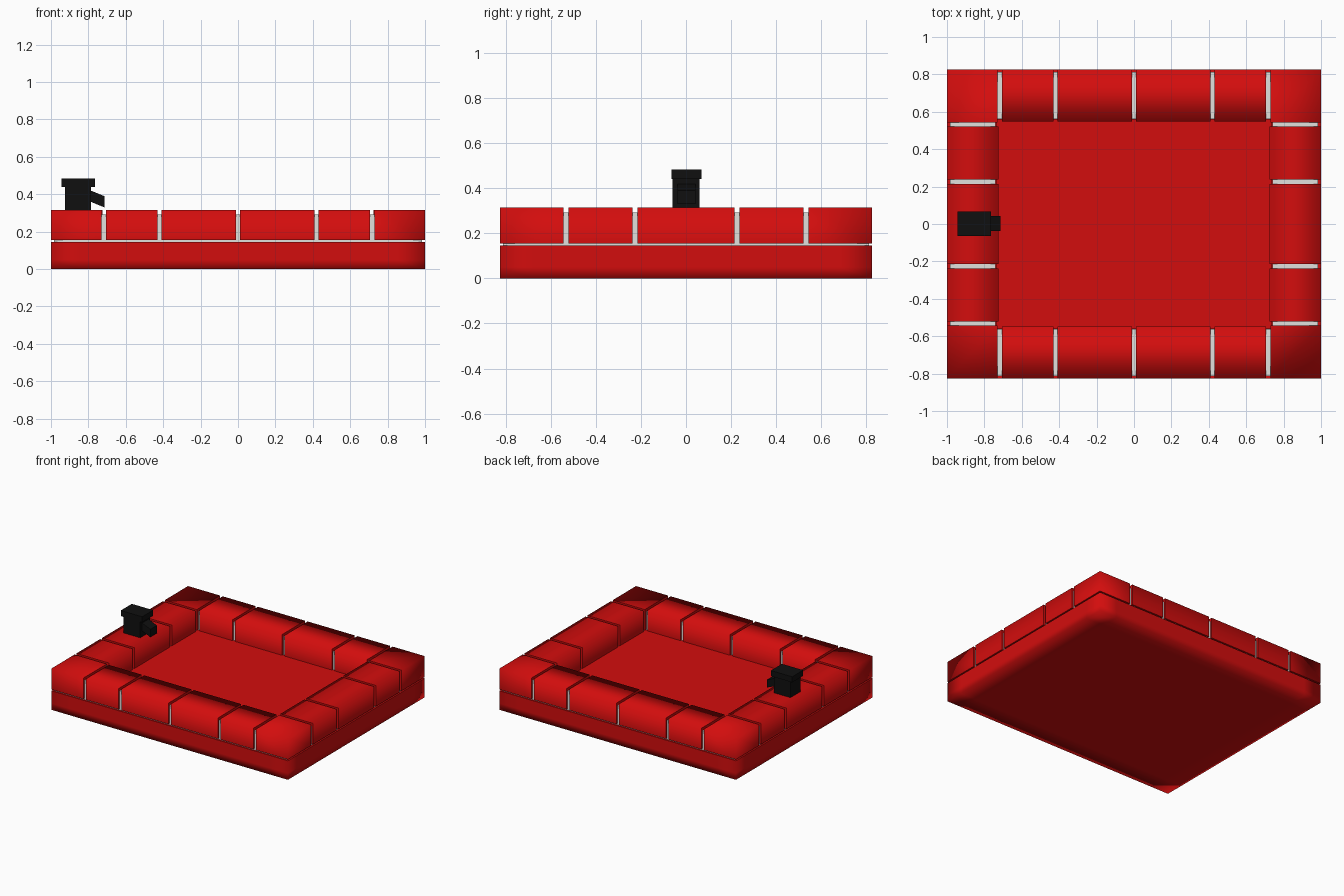
import bpy
import bmesh

cube = bpy.data.objects.get("Cube")
if cube:
    bpy.data.objects.remove(cube, do_unlink=True)


def material(name, rgb):
    m = bpy.data.materials.new(name)
    m.use_nodes = True
    m.diffuse_color = (*rgb, 1)
    m.node_tree.nodes["Principled BSDF"].inputs["Base Color"].default_value = (*rgb, 1)
    return m


red = material("red", (0.65, 0.004, 0.004))
grey = material("light grey", (0.75, 0.75, 0.73))
black = material("black", (0.005, 0.005, 0.005))


def box(name, x, y, z, mat, smooth=False, flat_sides=(), cuts=()):
    """Box from ranges; flat_sides are (axis, sign) faces left with sharp rims."""
    bm = bmesh.new()
    bmesh.ops.create_cube(bm, size=1)
    for v in bm.verts:
        v.co = [lo + (hi - lo) * (c + 0.5) for c, (lo, hi) in zip(v.co, (x, y, z))]
    for axis, at in cuts:
        normal, point = [0, 0, 0], [0, 0, 0]
        normal[axis], point[axis] = 1, at
        bmesh.ops.bisect_plane(bm, geom=bm.verts[:] + bm.edges[:] + bm.faces[:],
                               plane_co=point, plane_no=normal)
    bm.normal_update()
    for f in bm.faces:
        f.smooth = smooth
    for axis, sign in flat_sides:
        for f in bm.faces:
            if f.normal[axis] * sign > 0.9:
                for e in f.edges:
                    if any(g.normal[axis] * sign < 0.9 for g in e.link_faces):
                        e.smooth = False
    mesh = bpy.data.meshes.new(name)
    bm.to_mesh(mesh)
    bm.free()
    mesh.materials.append(mat)
    ob = bpy.data.objects.new(name, mesh)
    bpy.context.collection.objects.link(ob)
    return ob


HX, HY = 1.0, 0.825       # outer half sizes
IX, IY = 0.725, 0.548     # inner half sizes
LOW, TOP = 0.155, 0.315   # height of the blocks
GAP = 0.011               # half the joint width

# Base slab with softly shaded lower rim, and basin floor
box("base_slab", (-HX, HX), (-HY, HY), (0, 0.145), red, True, [(2, 1)],
    [(0, -0.85), (0, 0.85), (1, -0.68), (1, 0.68), (2, 0.05)])
box("basin_floor", (-IX - 0.01, IX + 0.01), (-IY - 0.01, IY + 0.01), (0.14, 0.156), red)

# Mortar core, slightly smaller than the blocks
for s, side in ((-1, "front"), (1, "back")):
    box(side + "_mortar", (-0.985, 0.985), sorted((s * 0.812, s * 0.562)), (0.143, 0.292), grey)
for s, side in ((-1, "right"), (1, "left")):
    box(side + "_mortar", sorted((s * 0.985, s * 0.74)), (-0.565, 0.565), (0.143, 0.292), grey)

# Front and back rows of blocks
joints = [-0.718, -0.42, 0, 0.42, 0.718]
for s, side in ((-1, "front"), (1, "back")):
    for i, (a, b) in enumerate(zip(joints, joints[1:])):
        box(f"{side}_block_{i + 1}", (a + GAP, b - GAP), sorted((s * HY, s * IY)),
            (LOW, TOP), red, True, [(0, 1), (0, -1), (2, -1)])

# Left and right rows of blocks
joints = [-0.533, -0.226, 0.226, 0.533]
for s, side in ((-1, "right"), (1, "left")):
    for i, (a, b) in enumerate(zip(joints, joints[1:])):
        box(f"{side}_block_{i + 1}", sorted((s * HX, s * IX)), (a + GAP, b - GAP),
            (LOW, TOP), red, True, [(1, 1), (1, -1), (2, -1)])

# Corner blocks
for sx, xn in ((-1, "right"), (1, "left")):
    for sy, yn in ((-1, "front"), (1, "back")):
        box(f"{yn}_{xn}_corner_block", sorted((sx * HX, sx * (IX + 0.004))),
            sorted((sy * HY, sy * 0.544)), (LOW, TOP), red, True,
            [(0, -sx), (1, -sy), (2, -1)])

# Tap on the right wall: body, cap and sloping spout
box("tap_body", (-0.925, -0.785), (-0.06, 0.06), (0.31, 0.44), black)
box("tap_cap", (-0.945, -0.765), (-0.065, 0.068), (0.44, 0.483), black)
spout = box("tap_spout", (-0.80, -0.715), (-0.037, 0.042), (0.365, 0.425), black)
for v in spout.data.vertices:
    if v.co.x > -0.75:
        v.co.z -= 0.035
